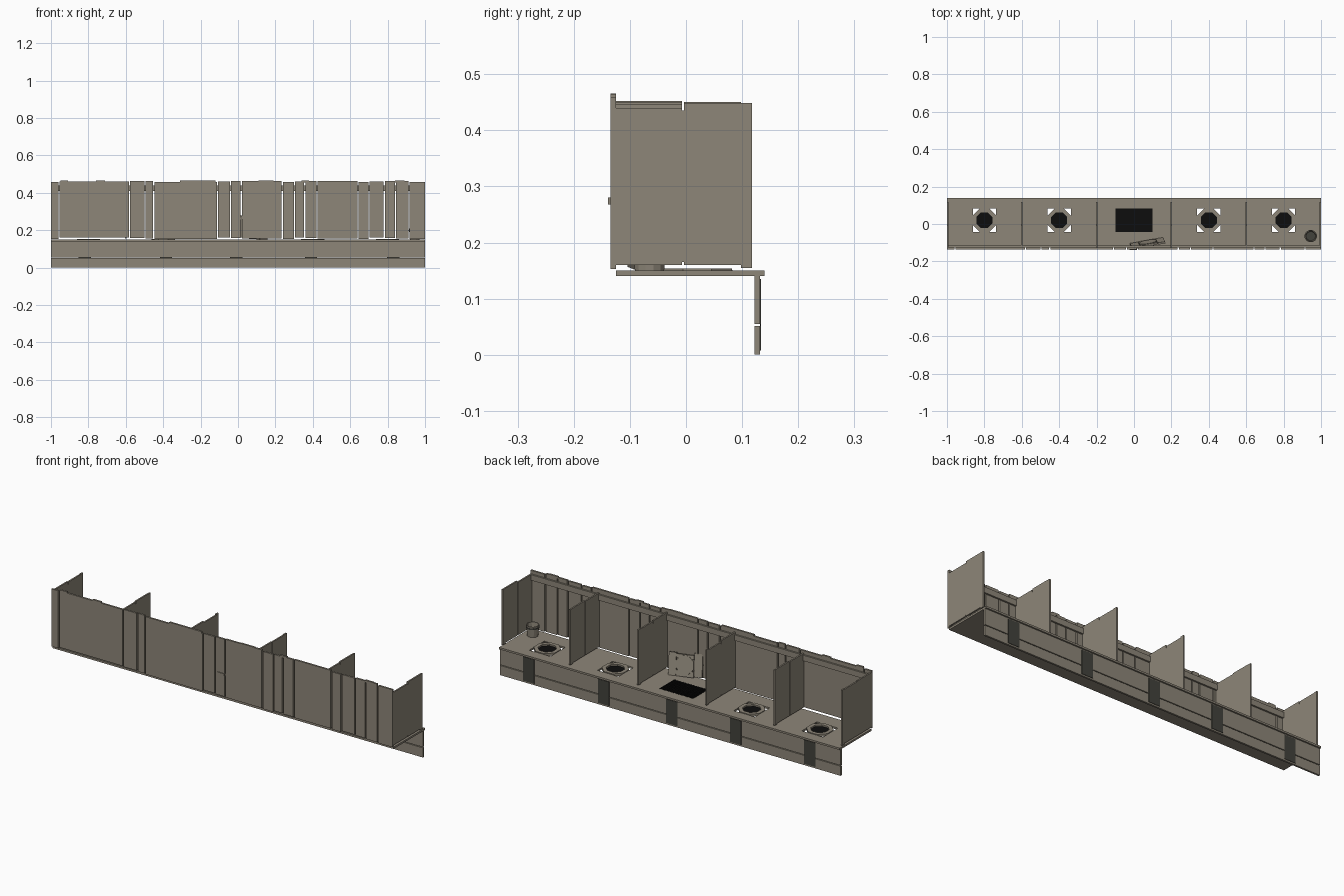
import bpy, bmesh, math
from mathutils import Matrix

if "Cube" in bpy.data.objects:
    bpy.data.objects.remove(bpy.data.objects["Cube"])


def material(name, color):
    m = bpy.data.materials.new(name)
    m.diffuse_color = (*color, 1)
    m.use_nodes = True
    m.node_tree.nodes["Principled BSDF"].inputs["Base Color"].default_value = m.diffuse_color
    return m


WOOD = material("weathered wood", (0.27, 0.24, 0.19))
IRON = material("dark iron", (0.055, 0.054, 0.045))
BLACK = material("black", (0.004, 0.004, 0.004))


def finish(name, bm, mat):
    bmesh.ops.recalc_face_normals(bm, faces=bm.faces)
    me = bpy.data.meshes.new(name)
    bm.to_mesh(me)
    bm.free()
    me.materials.append(mat)
    ob = bpy.data.objects.new(name, me)
    bpy.context.collection.objects.link(ob)
    return ob


def boxes(name, mat, items):
    """One object from boxes given as (x0, x1, y0, y1, z0, z1)."""
    bm = bmesh.new()
    for x0, x1, y0, y1, z0, z1 in items:
        mtx = Matrix.Translation(((x0 + x1) / 2, (y0 + y1) / 2, (z0 + z1) / 2))
        mtx = mtx @ Matrix.Diagonal((x1 - x0, y1 - y0, z1 - z0, 1))
        bmesh.ops.create_cube(bm, size=1, matrix=mtx)
    return finish(name, bm, mat)


def lathe(name, mat, profile, n, loc, closed=False):
    """Spin (radius, z) points into an n-sided shape, flat sides on the axes."""
    bm = bmesh.new()
    rings = []
    for r, z in profile:
        rings.append([bm.verts.new((r * math.cos((i + .5) * math.tau / n),
                                    r * math.sin((i + .5) * math.tau / n), z))
                      for i in range(n)])
    pairs = list(zip(rings, rings[1:]))
    if closed:
        pairs.append((rings[-1], rings[0]))
    else:
        bm.faces.new(rings[0])
        bm.faces.new(rings[-1])
    for a, b in pairs:
        for i in range(n):
            j = (i + 1) % n
            bm.faces.new((a[i], a[j], b[j], b[i]))
    ob = finish(name, bm, mat)
    ob.location = loc
    return ob


# Counter top: two long boards with blocks between the openings
HOLES = [-0.8, -0.4, 0.4, 0.8]
openings = sorted([(x - .062, x + .062) for x in HOLES] + [(-.1, .096)])
Y0, Y1 = -.043, .083
parts = [(-1, 1, -.125, Y0, .14, .15), (-1, 1, Y1, .14, .14, .15)]
left = -1
for a, b in openings + [(1, 1)]:
    parts.append((left, a, Y0, Y1, .14, .15))
    left = b
boxes("counter_top", WOOD, parts)

# Apron boards and iron straps on the open side
boxes("apron_boards", WOOD, [(-1, 1, .122, .132, 0, .051),
                             (-1, 1, .122, .132, .055, .14)])
boxes("apron_straps", IRON, [(x - .033, x + .033, .1315, .134, .008, .135)
                             for x in (-.82, -.385, -.01, .39, .83)])

# Octagonal seats with black wells
for i, x in enumerate(HOLES):
    r = .062 / math.cos(math.pi / 8)
    lathe("seat_ring_%d" % i, WOOD,
          [(r, .141), (r, .154), (.046, .154), (.046, .141)], 8, (x, .02, 0), True)
    lathe("seat_well_%d" % i, BLACK, [(.047, .142), (.047, .146)], 8, (x, .02, 0))

# Central grate
boxes("grate_plate", BLACK, [(-.1, .096, Y0, Y1, .142, .146)])
boxes("grate_bars", BLACK,
      [(-.099 + i * .016, -.093 + i * .016, Y0, Y1, .146, .151) for i in range(13)] +
      [(-.1, .096, Y0 + i * .02, Y0 + .005 + i * .02, .146, .150) for i in range(7)])

# Wall planks with narrow gaps and uneven ends
edges = [-1, -.957, -.58, -.497, -.451, -.11, -.04, .018, .237, .302,
         .357, .422, .642, .7, .782, .842, .914, 1]
wall = []
for i, (a, b) in enumerate(zip(edges, edges[1:])):
    a += .0035 if i else 0
    b -= .0035 if b < 1 else 0
    wall.append((a, b, -.135, -.125, .153 + .005 * (i * 3 % 4) / 2, .458 + .002 * (i * 5 % 4)))
wall += [(x, x + w, -.135, -.125, .455, .466)
         for x, w in ((-.95, .04), (-.76, .05), (-.31, .19), (.11, .08), (.34, .04), (.84, .05))]
boxes("wall_planks", WOOD, wall)
boxes("wall_rail", WOOD, [(-1, 1, -.125, -.116, .41, .44)])

# Stall dividers: two planks and an end post each
for i, x in enumerate((-.996, -.6, -.2, .2, .6, .996)):
    t = .004
    rear, front = [(.45, .447), (.446, .45), (.452, .444)][i % 3]
    if i == 5:
        rear, front = .44, .449
    boxes("divider_%d" % i, WOOD, [
        (x - t, x + t, -.125, -.007, .16, rear),
        (x - t, x + t, -.004, .098, .16, front),
        (x - t * .9, x + t * .9, -.007, -.004, .165, .435),
        (x - t, x + t, .098, .118, .155, .449)])

# Wooden bucket: open, with a thick wall
lathe("bucket", WOOD, [(.027, .15), (.032, .208), (.028, .208), (.024, .156)], 12,
      (.945, -.065, 0))
lathe("bucket_bands", IRON, [(.0315, .192), (.0328, .192), (.0334, .2), (.032, .2)], 12,
      (.945, -.065, 0), True)
lathe("bucket_contents", IRON, [(.025, .17), (.025, .172)], 12, (.945, -.065, 0))

# Loose seat board leaning on the wall, with its octagonal lid
pose = (Matrix.Translation((.075, -.103, .213)) @ Matrix.Rotation(math.radians(9), 4, 'Z')
        @ Matrix.Rotation(math.radians(12), 4, 'X') @ Matrix.Rotation(math.radians(4), 4, 'Y'))
board = boxes("leaning_board", WOOD, [
    (-.092, -.048, -.005, .005, -.055, .062), (.048, .088, -.005, .005, -.06, .055),
    (-.046, .046, -.005, .005, -.06, -.03), (-.046, .046, -.005, .005, .03, .05)])
board.matrix_world = pose
lid = lathe("leaning_lid", WOOD, [(.05, -.008), (.05, .008)], 8, (0, 0, 0))
lid.matrix_world = pose @ Matrix.Rotation(math.radians(90), 4, 'X')

# Small splinter poking out of the wall
boxes("wall_splinter", WOOD, [(-.025, .016, -.139, -.13, .268, .28)])
